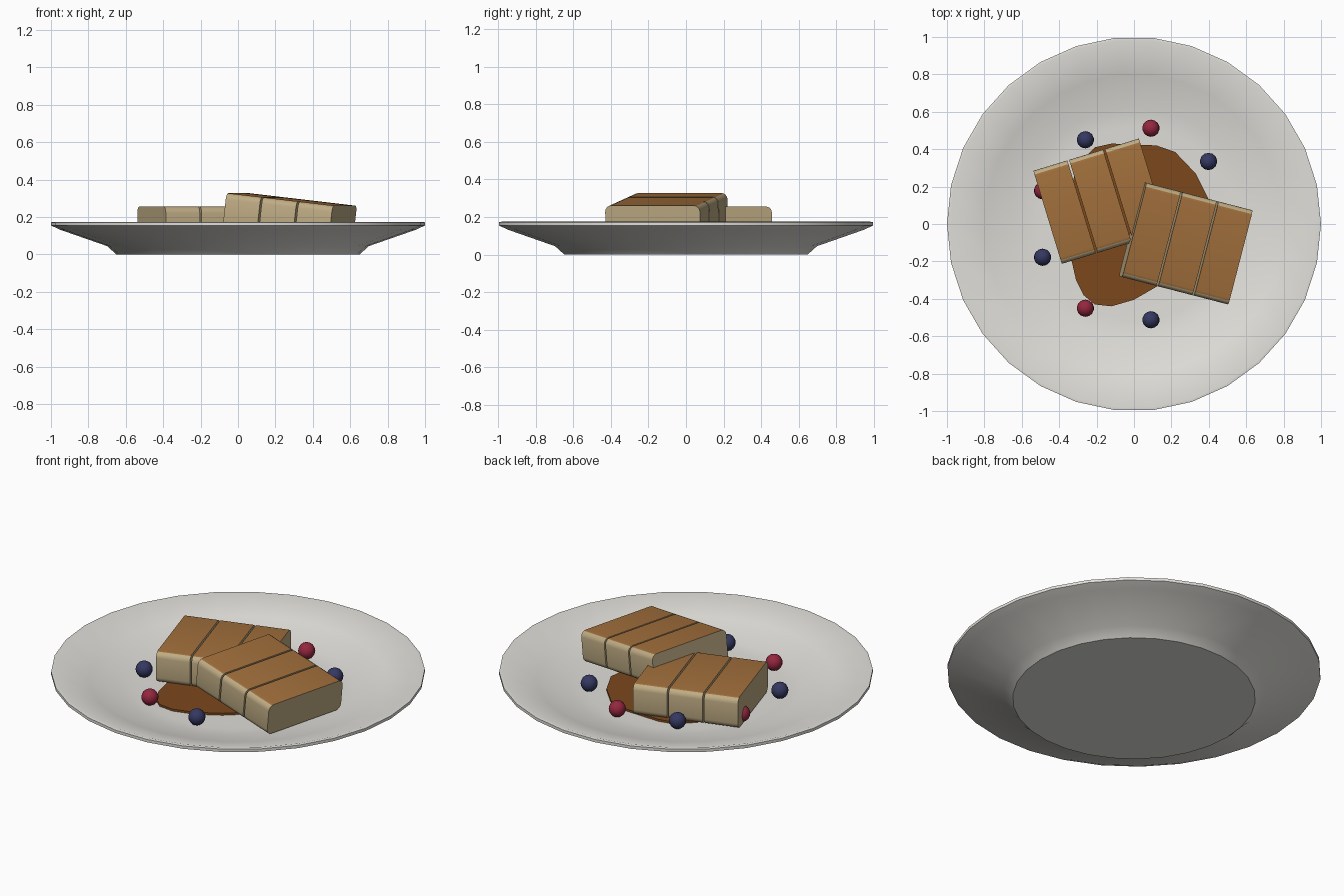
import bpy, bmesh, math
from math import sin, cos, pi, radians
from mathutils import Matrix

if "Cube" in bpy.data.objects:
    bpy.data.objects.remove(bpy.data.objects["Cube"])


def material(name, rgb):
    m = bpy.data.materials.new(name)
    m.diffuse_color = (*rgb, 1)
    m.use_nodes = True
    m.node_tree.nodes["Principled BSDF"].inputs["Base Color"].default_value = m.diffuse_color
    return m


CRUMB = material("crumb", (0.52, 0.41, 0.23))
CRUST = material("crust", (0.36, 0.16, 0.045))
SAUCE = material("caramel", (0.20, 0.065, 0.012))
BLUE = material("blueberry", (0.035, 0.04, 0.12))
RED = material("raspberry", (0.30, 0.02, 0.05))
WHITE = material("porcelain", (0.75, 0.74, 0.70))


def finish(bm, name, mats, angle=40):
    bmesh.ops.recalc_face_normals(bm, faces=bm.faces)
    me = bpy.data.meshes.new(name)
    bm.to_mesh(me)
    bm.free()
    ob = bpy.data.objects.new(name, me)
    bpy.context.collection.objects.link(ob)
    for m in mats:
        me.materials.append(m)
    bpy.ops.object.select_all(action='DESELECT')
    ob.select_set(True)
    bpy.context.view_layer.objects.active = ob
    bpy.ops.object.shade_smooth_by_angle(angle=radians(angle))
    return ob


# Plate: 30-sided lathe, pale eating surface and grey underside
def plate():
    n = 30
    profile = [(0.65, 0), (0.70, 0.045), (0.95, 0.132), (1.0, 0.155),
               (1.0, 0.172), (0.985, 0.175), (0.80, 0.122), (0.62, 0.074), (0.52, 0.068)]
    bm = bmesh.new()
    rings = [[bm.verts.new((r * cos(2 * pi * i / n), r * sin(2 * pi * i / n), z))
              for i in range(n)] for r, z in profile]
    for a, b in zip(rings, rings[1:]):
        for i in range(n):
            j = (i + 1) % n
            bm.faces.new((a[i], a[j], b[j], b[i]))
    bm.faces.new(rings[0])
    bm.faces.new(rings[-1])
    finish(bm, "plate", [WHITE])


# Cake slice: three blocks side by side with rounded lengthwise edges
def slice_blocks(name, centre, turn, tilt):
    place = (Matrix.Translation(centre) @ Matrix.Rotation(radians(turn), 4, 'Z')
             @ Matrix.Rotation(radians(tilt), 4, 'Y'))
    for k in range(3):
        bm = bmesh.new()
        bmesh.ops.create_cube(bm, size=1)
        bmesh.ops.scale(bm, vec=(0.19, 0.52, 0.18), verts=bm.verts)
        long_edges = [e for e in bm.edges
                      if abs(e.verts[0].co.x - e.verts[1].co.x) > 0.1]
        bmesh.ops.bevel(bm, geom=long_edges, offset=0.033, segments=4,
                        profile=0.5, affect='EDGES')
        bm.normal_update()
        for f in bm.faces:
            f.material_index = 1 if f.normal.z > 0.9 else 0
        bmesh.ops.translate(bm, vec=((k - 1) * 0.2, 0, 0), verts=bm.verts)
        bm.transform(place)
        finish(bm, f"{name}_block_{k + 1}", [CRUMB, CRUST])


# Sauce: thin irregular puddle
def sauce():
    outline = [(0.40, 0.13), (0.33, 0.27), (0.22, 0.385), (0.12, 0.42), (-0.12, 0.43),
               (-0.21, 0.41), (-0.30, 0.32), (-0.35, 0.15), (-0.36, -0.05), (-0.335, -0.19),
               (-0.31, -0.30), (-0.27, -0.38), (-0.21, -0.43), (-0.12, -0.44),
               (0.0, -0.405), (0.13, -0.33), (0.28, -0.2), (0.38, -0.03)]
    bm = bmesh.new()
    base = bm.faces.new([bm.verts.new((x, y, 0.066)) for x, y in outline])
    ext = bmesh.ops.extrude_face_region(bm, geom=[base])
    top = [v for v in ext["geom"] if isinstance(v, bmesh.types.BMVert)]
    bmesh.ops.translate(bm, vec=(0, 0, 0.014), verts=top)
    finish(bm, "sauce", [SAUCE])


# Berries: evenly spaced ring of alternating colours
def berries():
    for i in range(9):
        a = radians(40 * (i + 1))
        bm = bmesh.new()
        bmesh.ops.create_uvsphere(bm, u_segments=14, v_segments=10, radius=0.046)
        bmesh.ops.translate(bm, vec=(0.52 * cos(a), 0.52 * sin(a), 0.118), verts=bm.verts)
        finish(bm, f"berry_{i + 1}", [RED if i % 2 else BLUE])


plate()
sauce()
slice_blocks("lower_slice", (-0.18, 0.122, 0.166), 17, 0)
slice_blocks("leaning_slice", (0.277, -0.103, 0.205), -14.5, 6.5)
berries()
